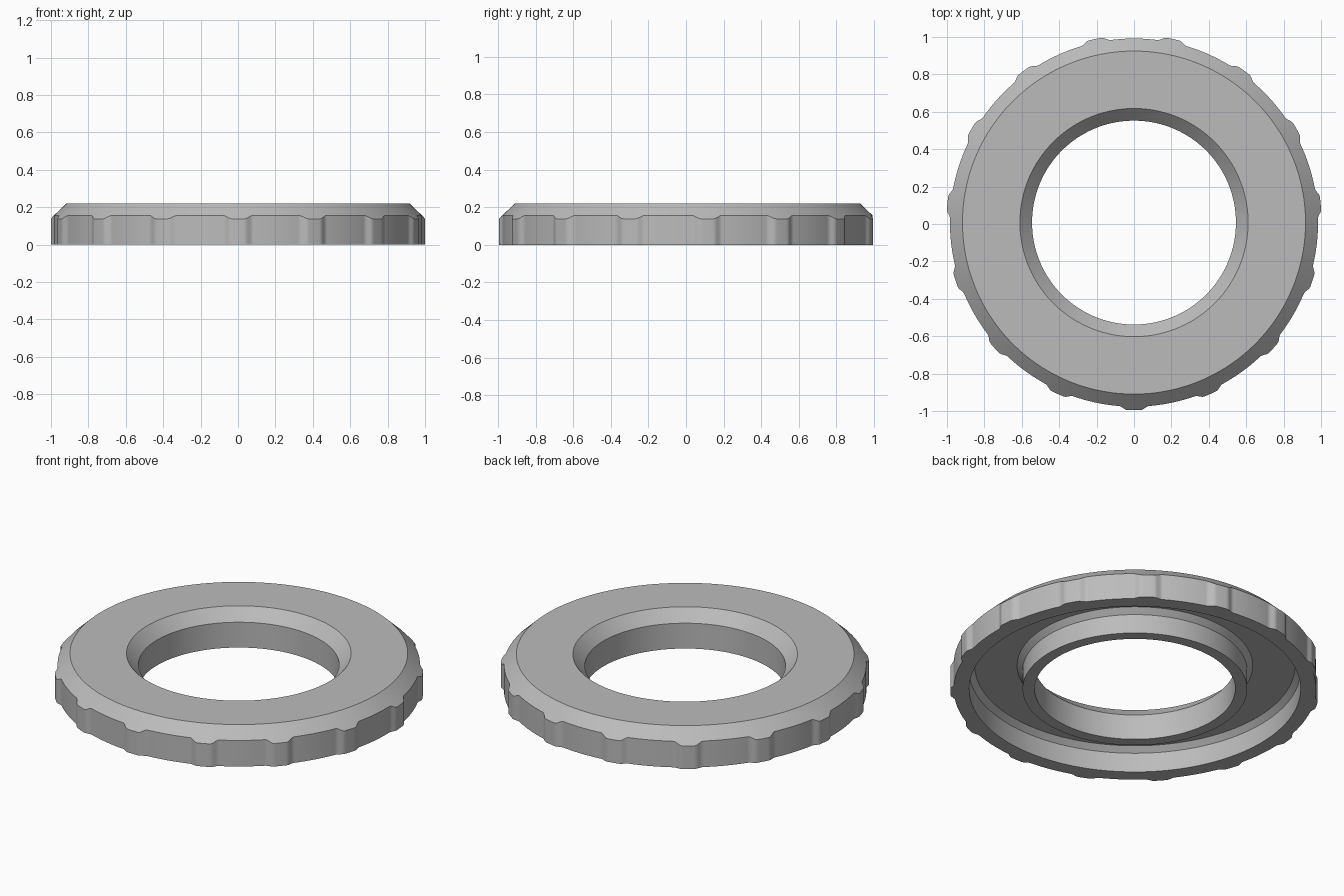
import bpy, bmesh
from math import sin, cos, pi, radians

if "Cube" in bpy.data.objects:
    bpy.data.objects.remove(bpy.data.objects["Cube"], do_unlink=True)

SEGMENTS = 720
LOBES = 15
BASE_R, LOBE_R = 0.984, 1.003
TOP_R, HEIGHT = 0.917, 0.22
CHAMFER_SLOPE = 0.95

grey = bpy.data.materials.new("plain grey")
grey.use_nodes = True
colour = (0.5, 0.5, 0.5, 1)
grey.diffuse_color = colour
grey.node_tree.nodes["Principled BSDF"].inputs["Base Color"].default_value = colour


def grip_radius(angle):
    """Outer radius with evenly spaced low grip lobes, one at the front."""
    pitch = 2 * pi / LOBES
    offset = abs((angle + pi / 2 + pitch / 2) % pitch - pitch / 2)
    inner, outer = radians(2), radians(4.7)
    t = min(max((outer - offset) / (outer - inner), 0), 1)
    return BASE_R + (LOBE_R - BASE_R) * t * t * (3 - 2 * t)


def section(angle):
    """Closed radius/height section of the hollow ring."""
    r = grip_radius(angle)
    return [
        # outer wall and its chamfer, which dips where the lobes stand out
        (r, 0), (r, HEIGHT - CHAMFER_SLOPE * (r - TOP_R)), (TOP_R, HEIGHT),
        # countersunk hole
        (0.61, HEIGHT), (0.545, 0.152), (0.545, 0),
        # channel underneath
        (0.61, 0), (0.61, 0.115), (0.64, 0.147),
        (0.87, 0.147), (0.90, 0.117), (0.90, 0),
    ]


# Sweep the section around the axis
bm = bmesh.new()
rings = []
for i in range(SEGMENTS):
    a = 2 * pi * i / SEGMENTS
    rings.append([bm.verts.new((r * cos(a), r * sin(a), z)) for r, z in section(a)])
for i, ring in enumerate(rings):
    following = rings[(i + 1) % SEGMENTS]
    for j in range(len(ring)):
        k = (j + 1) % len(ring)
        bm.faces.new((ring[j], following[j], following[k], ring[k]))
bmesh.ops.recalc_face_normals(bm, faces=bm.faces)

# Centre the odd-numbered lobes front to back
ys = [v.co.y for v in bm.verts]
bmesh.ops.translate(bm, verts=bm.verts, vec=(0, -(max(ys) + min(ys)) / 2, 0))

mesh = bpy.data.meshes.new("grip_ring")
bm.to_mesh(mesh)
bm.free()
mesh.materials.append(grey)
ring_object = bpy.data.objects.new("grip_ring", mesh)
bpy.context.collection.objects.link(ring_object)

bpy.ops.object.select_all(action="DESELECT")
ring_object.select_set(True)
bpy.context.view_layer.objects.active = ring_object
bpy.ops.object.shade_smooth_by_angle(angle=radians(25))
